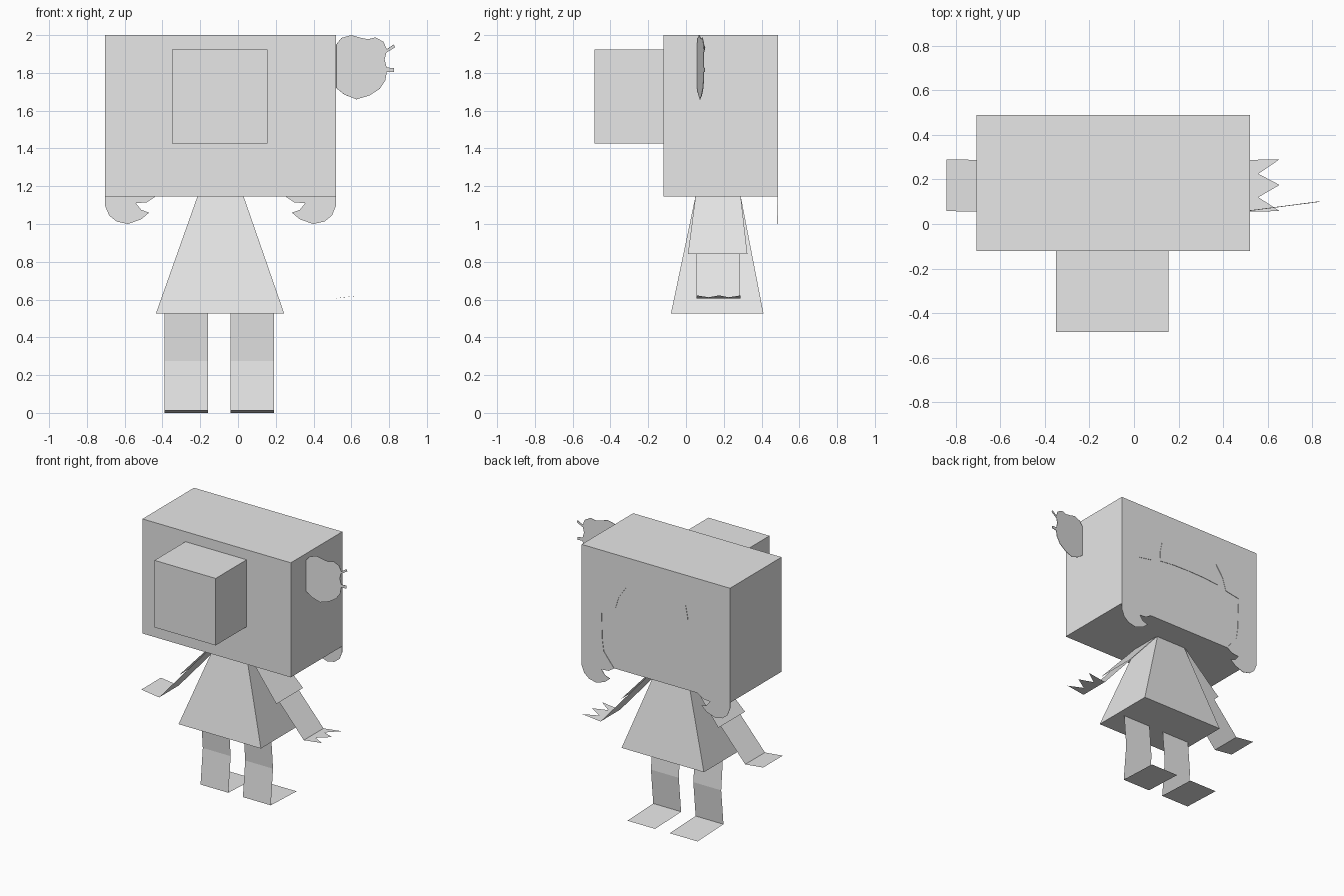
import bpy, bmesh
from mathutils import Vector

CX = -0.0925  # mirror axis of head and body

grey = bpy.data.materials.new("paper_grey")
grey.diffuse_color = (0.8, 0.8, 0.8, 1)


def make(name, polys, facing=None):
    """Object from polygons; each face is turned towards its facing vector."""
    bm = bmesh.new()
    for i, pts in enumerate(polys):
        face = bm.faces.new([bm.verts.new(p) for p in pts])
        face.normal_update()
        if facing and face.normal.dot(Vector(facing[i])) < 0:
            face.normal_flip()
    bmesh.ops.remove_doubles(bm, verts=bm.verts, dist=0.0005)
    if not facing:
        bmesh.ops.recalc_face_normals(bm, faces=bm.faces)
    mesh = bpy.data.meshes.new(name)
    bm.to_mesh(mesh)
    bm.free()
    mesh.materials.append(grey)
    obj = bpy.data.objects.new(name, mesh)
    bpy.context.collection.objects.link(obj)
    return obj


def frustum(name, bottom, top, z0, z1):
    """Closed box or tapered box from two (x0, x1, y0, y1) rectangles."""
    def ring(r, z):
        return [(r[0], r[2], z), (r[1], r[2], z), (r[1], r[3], z), (r[0], r[3], z)]
    a, b = ring(bottom, z0), ring(top, z1)
    sides = [[a[i], a[(i + 1) % 4], b[(i + 1) % 4], b[i]] for i in range(4)]
    return make(name, [a, b] + sides)


def card(name, pts):
    """Thin card cut to an outline."""
    obj = make(name, [pts])
    mod = obj.modifiers.new("card", 'SOLIDIFY')
    mod.thickness = 0.003
    mod.offset = 0
    return obj


# Head, snout and dress
head = (-0.705, 0.52, -0.12, 0.485)
frustum("head", head, head, 1.145, 2.0)
snout = (-0.35, 0.155, -0.485, -0.12)
frustum("snout", snout, snout, 1.425, 1.925)
frustum("dress", (-0.435, 0.245, -0.08, 0.41), (-0.215, 0.03, 0.05, 0.29), 0.525, 1.145)

# Hair card on the back of the head: half outline, mirrored
half = [(0, 1.63), (0.14, 1.627), (0.26, 1.615), (0.262, 1.69), (0.245, 1.775),
        (0.305, 1.69), (0.335, 1.595), (0.45, 1.575), (0.442, 1.33), (0.43, 1.25),
        (0.39, 1.2), (0.345, 1.145), (0.39, 1.115), (0.448, 1.11), (0.42, 1.075),
        (0.378, 1.06), (0.42, 1.025), (0.49, 1.0), (0.55, 1.013), (0.59, 1.045),
        (0.6125, 1.1), (0.6125, 2.0)]
outline = half + [(-u, z) for u, z in reversed(half[1:])]
card("hair_back", [(CX + u, 0.4865, z) for u, z in outline])

# Ear ornament: round card with two short prongs
ear = [(0.52, 1.95), (0.548, 1.985), (0.6, 2.0), (0.653, 1.985), (0.69, 1.978),
       (0.727, 1.988), (0.77, 1.965), (0.787, 1.925), (0.825, 1.95), (0.832, 1.935),
       (0.785, 1.907), (0.776, 1.87), (0.787, 1.828), (0.826, 1.826), (0.826, 1.805),
       (0.787, 1.805), (0.78, 1.76), (0.75, 1.715), (0.695, 1.68), (0.627, 1.66),
       (0.563, 1.685), (0.52, 1.72)]
card("ear", [(x, 0.06 + (x - 0.52) * 0.13, z) for x, z in ear])

# Arms, sleeves and hands as folded strips
for side, label in ((1, "right"), (-1, "left")):
    def at(u, y, z):
        return (CX + side * u, y, z)
    out, down = (side, 0, 0.9), (0, 0, -1)
    make(label + "_arm", [[at(0.1225, 0.055, 1.145), at(0.1225, 0.287, 1.145),
                           at(0.5975, 0.287, 0.605), at(0.5975, 0.055, 0.605)]], [out])
    make(label + "_sleeve", [[at(0.13, 0.05, 1.145), at(0.13, 0.29, 1.145),
                              at(0.402, 0.325, 0.84), at(0.402, 0.01, 0.84)]], [out])
    if side > 0:  # jagged fingers
        edge = [(0.745, 0.29, 0.622), (0.65, 0.225, 0.612), (0.745, 0.175, 0.622),
                (0.65, 0.12, 0.612), (0.745, 0.058, 0.622)]
    else:         # plain mitten
        edge = [(0.747, 0.29, 0.622), (0.747, 0.058, 0.622)]
    make(label + "_hand", [[at(0.5975, 0.055, 0.605), at(0.5975, 0.287, 0.605)]
                           + [at(*p) for p in edge]], [down])

# Legs and feet: strips folded at knee and heel
for label, x0, x1 in (("left", -0.39, -0.16), ("right", -0.04, 0.19)):
    path = [(0.12, 0.527), (0.142, 0.275), (0.115, 0.012), (0.42, 0.0)]
    strips = [[(x0, *a), (x1, *a), (x1, *b), (x0, *b)] for a, b in zip(path, path[1:])]
    make(label + "_leg", strips, [(0, 1, 0), (0, -1, 0), (0, 0, 1)])
